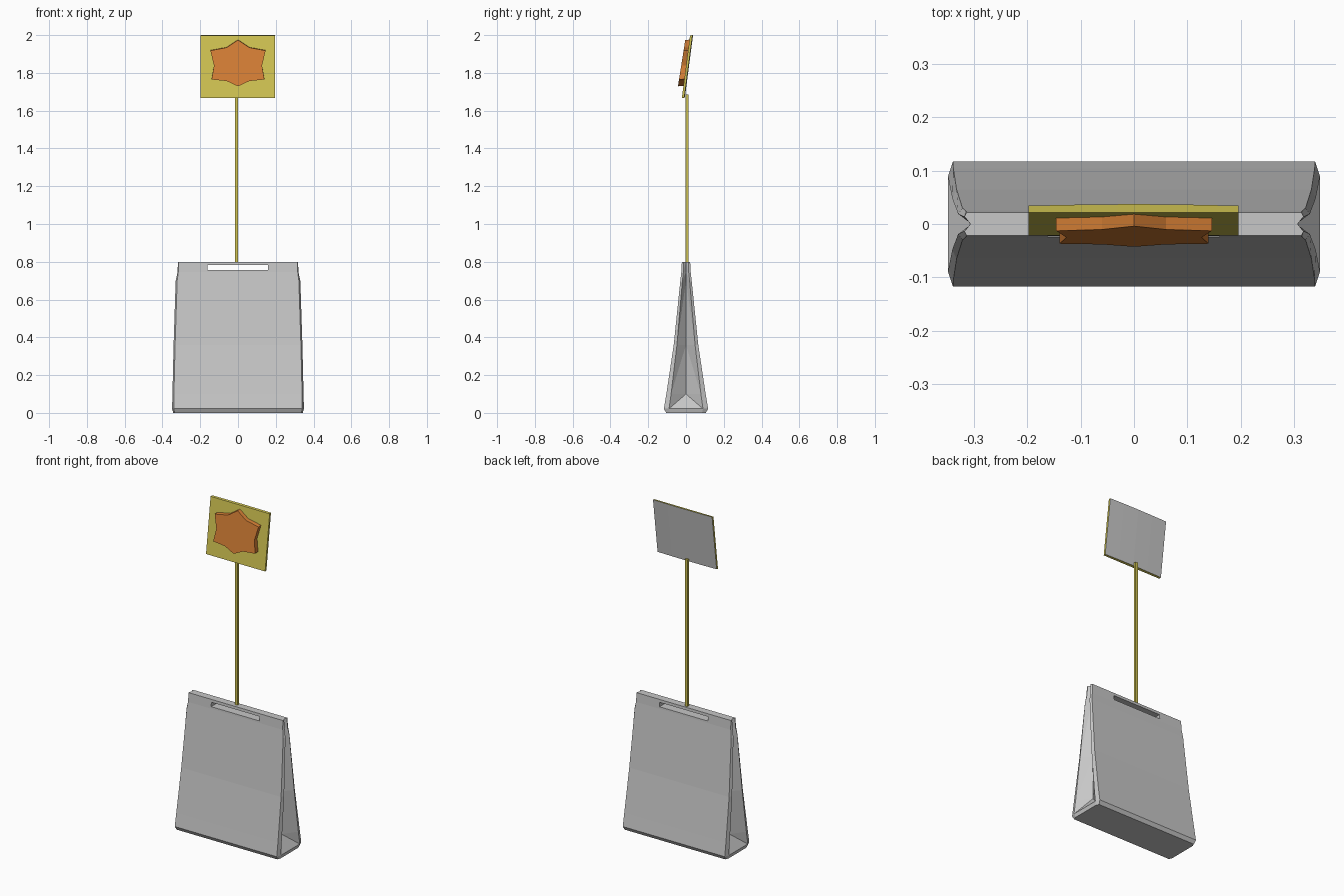
import bpy, bmesh
from mathutils import Vector

if "Cube" in bpy.data.objects:
    bpy.data.objects.remove(bpy.data.objects["Cube"])


def material(name, rgb):
    m = bpy.data.materials.new(name)
    m.diffuse_color = (*rgb, 1)
    m.use_nodes = True
    m.node_tree.nodes["Principled BSDF"].inputs["Base Color"].default_value = m.diffuse_color
    return m


GREY = material("grey", (0.57, 0.57, 0.57))
YELLOW = material("yellow", (0.63, 0.55, 0.085))
ORANGE = material("orange", (0.66, 0.21, 0.035))


def finish(bm, name, *mats):
    bmesh.ops.recalc_face_normals(bm, faces=bm.faces)
    me = bpy.data.meshes.new(name)
    bm.to_mesh(me)
    bm.free()
    for m in mats:
        me.materials.append(m)
    ob = bpy.data.objects.new(name, me)
    bpy.context.collection.objects.link(ob)
    return ob


def box(name, lo, hi, mat):
    bm = bmesh.new()
    bmesh.ops.create_cube(bm, size=1)
    lo, hi = Vector(lo), Vector(hi)
    for v in bm.verts:
        v.co = (lo + hi) / 2 + v.co * (hi - lo)
    return finish(bm, name, mat)


# Gusseted bag: z, corner x, corner y, rim x, rim y, fold x
LEVELS = [
    (0.00, 0.335, 0.105, 0.343, 0.085, 0.343),
    (0.022, 0.340, 0.117, 0.349, 0.090, 0.349),
    (0.10, 0.339, 0.104, 0.347, 0.079, 0.290),
    (0.36, 0.333, 0.065, 0.341, 0.048, 0.293),
    (0.70, 0.322, 0.030, 0.330, 0.019, 0.300),
    (0.745, 0.316, 0.025, 0.320, 0.014, 0.305),
    (0.80, 0.314, 0.022, 0.318, 0.014, 0.307),
]
bm = bmesh.new()
rings = []
for z, cx, cy, rx, ry, fx in LEVELS:
    half = [(cx, -cy), (rx, -ry), (fx, 0), (rx, ry), (cx, cy)]
    loop = half + [(-x, -y) for x, y in half]
    rings.append([bm.verts.new((x, y, z)) for x, y in loop])
for a, b in zip(rings, rings[1:]):
    for i in range(10):
        j = (i + 1) % 10
        if i % 5 in (1, 2):
            # side folds: crease runs from the lower rim to the upper fold line
            if i % 5 == 1:
                bm.faces.new((a[i], a[j], b[j]))
                bm.faces.new((a[i], b[j], b[i]))
            else:
                bm.faces.new((a[i], a[j], b[i]))
                bm.faces.new((a[j], b[j], b[i]))
        else:
            bm.faces.new((a[i], a[j], b[j], b[i]))
bm.faces.new(rings[0][::-1])
bm.faces.new(rings[-1])
bag = finish(bm, "bag", GREY)

# Handle slot through the top of the bag
cutter = box("slot_cutter", (-0.162, -0.2, 0.757), (0.16, 0.2, 0.783), GREY)
cutter.hide_render = True
cutter.hide_viewport = True
cutter.display_type = 'WIRE'
mod = bag.modifiers.new("slot", 'BOOLEAN')
mod.operation = 'DIFFERENCE'
mod.solver = 'EXACT'
mod.object = cutter

# Thin pole
box("pole", (-0.017, -0.003, 0.79), (-0.001, 0.012, 1.685), YELLOW)


# Tilted sign plate with a faint bend, grey back
def plate_y(z):
    return -0.022 + 0.131 * (z - 1.667)


bm = bmesh.new()
cols = []
for x, bend in ((-0.198, 0), (-0.1, 0.002), (0, 0.003), (0.1, 0.002), (0.196, 0)):
    cols.append([bm.verts.new(p) for p in (
        (x, plate_y(1.667), 1.667), (x, plate_y(1.998), 1.998),
        (x, plate_y(1.998) + 0.013 + bend, 2.0), (x, plate_y(1.667) + 0.013 + bend, 1.669))])
for a, b in zip(cols, cols[1:]):
    for i in range(4):
        j = (i + 1) % 4
        f = bm.faces.new((a[i], a[j], b[j], b[i]))
        f.material_index = 1 if i == 2 else 0
bm.faces.new(cols[0])
bm.faces.new(cols[-1])
finish(bm, "sign_plate", YELLOW, GREY)

# Raised six-pointed star
right = [(0, 1.974), (0.06, 1.934), (0.146, 1.918), (0.127, 1.838),
         (0.14, 1.765), (0.06, 1.757), (0, 1.729)]
outline = right + [(-x, z) for x, z in right[-2:0:-1]]
bm = bmesh.new()
front = [bm.verts.new((x, -0.004 - 0.158 * (1.974 - z), z)) for x, z in outline]
back = [bm.verts.new((x, plate_y(z) + 0.002, z + 0.002)) for x, z in outline]
bm.faces.new(front)
bm.faces.new(back[::-1])
for i in range(len(outline)):
    j = (i + 1) % len(outline)
    bm.faces.new((front[i], front[j], back[j], back[i]))
finish(bm, "star", ORANGE)
